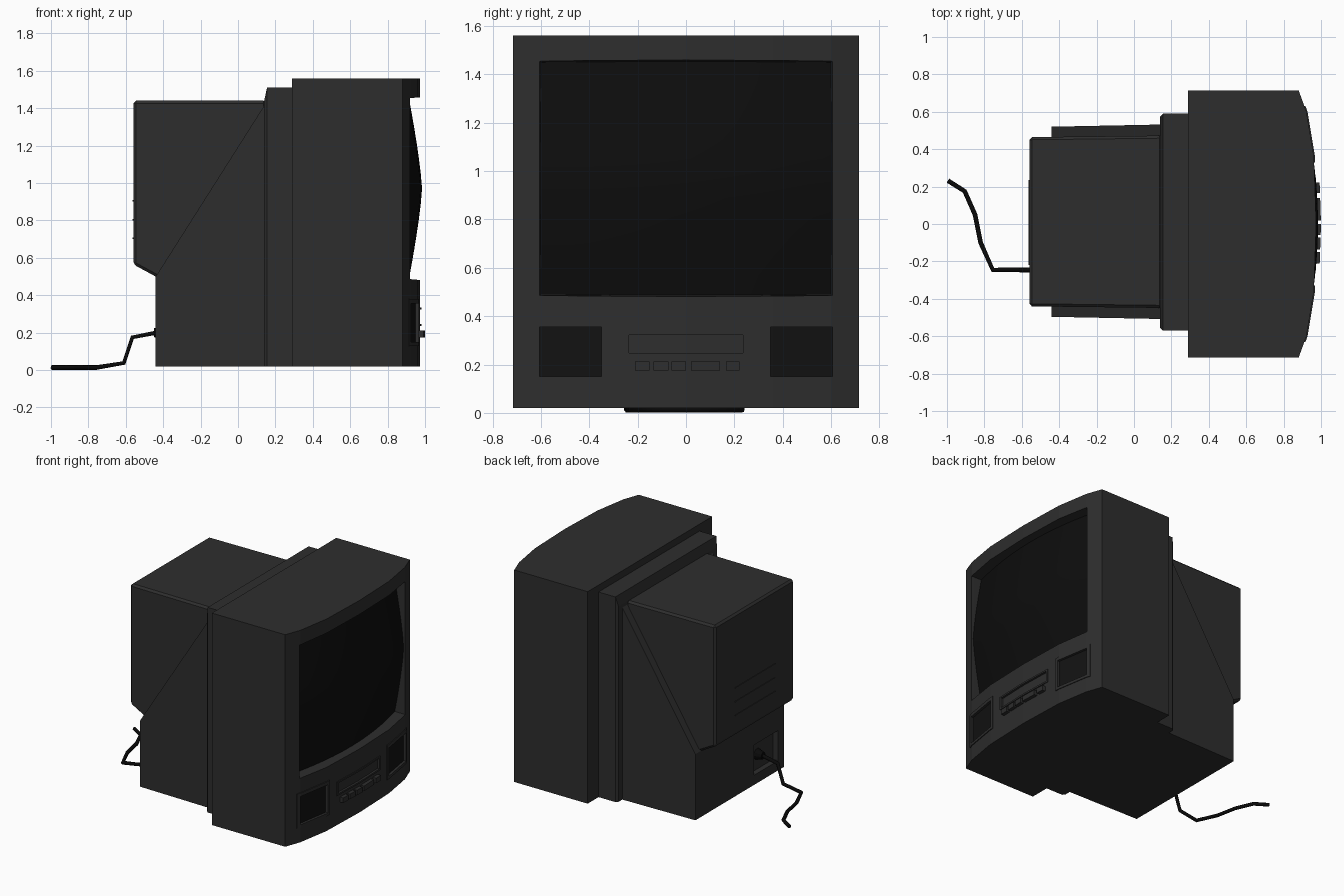
import bpy, bmesh, math
from mathutils import Vector

if "Cube" in bpy.data.objects:
    bpy.data.objects.remove(bpy.data.objects["Cube"])


def mat(name, v):
    m = bpy.data.materials.new(name)
    m.diffuse_color = (v, v, v, 1)
    m.use_nodes = True
    m.node_tree.nodes["Principled BSDF"].inputs["Base Color"].default_value = m.diffuse_color
    return m


BODY = mat("charcoal plastic", 0.027)
SCREEN = mat("black glass", 0.004)
GRILLE = mat("black mesh", 0.006)
CORD = mat("black rubber", 0.003)


def finish(name, bm, m):
    bmesh.ops.recalc_face_normals(bm, faces=bm.faces)
    me = bpy.data.meshes.new(name)
    bm.to_mesh(me)
    bm.free()
    me.materials.append(m)
    ob = bpy.data.objects.new(name, me)
    bpy.context.collection.objects.link(ob)
    return ob


def loft(name, rings, m):
    """Closed solid through rings of equal point count."""
    bm = bmesh.new()
    vs = [[bm.verts.new(p) for p in r] for r in rings]
    n = len(vs[0])
    for a, b in zip(vs, vs[1:]):
        for i in range(n):
            j = (i + 1) % n
            bm.faces.new((a[i], a[j], b[j], b[i]))
    bm.faces.new(vs[0])
    bm.faces.new(vs[-1])
    return finish(name, bm, m)


def rect(x, y0, y1, z0, z1):
    return [(x, y0, z0), (x, y1, z0), (x, y1, z1), (x, y0, z1)]


def box(name, x0, x1, y0, y1, z0, z1, m):
    return loft(name, [rect(x0, y0, y1, z0, z1), rect(x1, y0, y1, z0, z1)], m)


def apply_mod(ob, mod):
    with bpy.context.temp_override(object=ob, active_object=ob):
        bpy.ops.object.modifier_apply(modifier=mod.name)


def cut(ob, cutter):
    mod = ob.modifiers.new("cut", 'BOOLEAN')
    mod.operation = 'DIFFERENCE'
    mod.solver = 'EXACT'
    mod.object = cutter
    apply_mod(ob, mod)


def bevel(ob, w):
    mod = ob.modifiers.new("bevel", 'BEVEL')
    mod.width = w
    mod.segments = 1
    apply_mod(ob, mod)


# Bowed front outline: (y, x)
FRONT = [(-.715, .88), (-.6, .922), (-.36, .962), (0, .974),
         (.36, .962), (.6, .922), (.715, .88)]


def front_x(y):
    for (a, xa), (b, xb) in zip(FRONT, FRONT[1:]):
        if a <= y <= b:
            return xa + (xb - xa) * (y - a) / (b - a)


def front_plate(name, y0, y1, z0, z1, back, front, m):
    """Plate following the bowed front, between two offsets."""
    ys = [y0] + [y for y, _ in FRONT if y0 < y < y1] + [y1]
    plan = [(front_x(y) + front, y) for y in ys]
    plan += [(front_x(y) + back, y) for y in reversed(ys)]
    return loft(name, [[(x, y, z) for x, y in plan] for z in (z0, z1)], m)


# Front housing with screen opening
plan = [(.29, -.715)] + [(x, y) for y, x in FRONT] + [(.29, .715)]
housing = loft("front_housing", [[(x, y, z) for x, y in plan] for z in (.02, 1.56)], BODY)
cutters = [loft("screen_cutter", [rect(.8, -.597, .597, .492, 1.448),
                                  rect(.9, -.603, .603, .488, 1.452),
                                  rect(1.1, -.625, .625, .47, 1.47)], BODY)]

# Speakers: thin surround, recess and dark grille
surrounds = []
for s, side in ((-1, "left"), (1, "right")):
    ya, yb = sorted((s * .33, s * .63))
    surround = front_plate(side + "_speaker_surround", ya, yb, .13, .38, -.004, .006, BODY)
    ya, yb = sorted((s * .35, s * .605))
    c = front_plate(side + "_speaker_cutter", ya, yb, .15, .355, -.03, .05, BODY)
    cutters.append(c)
    cut(surround, c)
    front_plate(side + "_speaker_grille", ya, yb, .15, .355, -.035, -.012, GRILLE)

# Control panel: surround with recessed door
panel = front_plate("display_surround", -.25, .25, .235, .335, -.004, .006, BODY)
c = front_plate("display_cutter", -.235, .235, .247, .323, -.01, .05, BODY)
cutters.append(c)
cut(panel, c)

for c in cutters:
    cut(housing, c)
for c in cutters:
    bpy.data.objects.remove(c)

# Buttons
for i, (a, b) in enumerate([(-.21, -.15), (-.135, -.073), (-.06, 0), (.02, .14), (.165, .222)]):
    front_plate(f"button_{i + 1}", a, b, .175, .212, -.005, .026, BODY)

# Bulging picture tube
bm = bmesh.new()
N = 12
grid = []
for i in range(N + 1):
    row = []
    for j in range(N + 1):
        u, v = -1 + 2 * i / N, -1 + 2 * j / N
        x = .984 - .07 * abs(v) ** 1.3 - .075 * u * u
        row.append(bm.verts.new((x, .603 * u, .97 + .483 * v)))
    grid.append(row)
for i in range(N):
    for j in range(N):
        bm.faces.new((grid[i][j], grid[i + 1][j], grid[i + 1][j + 1], grid[i][j + 1]))
for f in bm.faces:
    f.smooth = True
screen = finish("screen", bm, SCREEN)
if screen.data.polygons[0].normal.x < 0:
    screen.data.flip_normals()

# Stepped collar behind the housing
loft("collar", [rect(.14, -.555, .575, .02, 1.44), rect(.155, -.57, .59, .02, 1.51),
                rect(.3, -.57, .59, .02, 1.51)], BODY)

# Tube cover: upper rear block with tapered back
prof = [(-.56, .565), (-.44, .5), (.15, .5), (.15, 1.44), (-.56, 1.44)]
cover = loft("tube_cover", [[(x, .012 + s * (.459 + .012 * x), z) for x, z in prof]
                            for s in (-1, 1)], BODY)
bevel(cover, .014)

# Lower rear wedge with diagonal top and socket recess
prof = [(-.44, .02), (.15, .02), (.15, 1.43), (-.44, .5)]
wedge = loft("rear_wedge", [[(x, .012 + s * (.517 + .02 * x), z) for x, z in prof]
                            for s in (-1, 1)], BODY)
c = box("socket_cutter", -.5, -.4, -.43, -.15, .09, .31, BODY)
cut(wedge, c)
bpy.data.objects.remove(c)

# Rear vent ribs
for i in range(3):
    z = .7 + .1 * i
    box(f"vent_{i + 1}", -.564, -.55, -.22, .235, z, z + .008, BODY)

# Plug and power cord
bm = bmesh.new()
bmesh.ops.create_cone(bm, cap_ends=True, segments=10, radius1=.04, radius2=.025, depth=.05)
plug = finish("plug", bm, CORD)
plug.location = (-.425, -.245, .2)
plug.rotation_euler = (0, -math.pi / 2, 0)

path = [(-.42, -.245, .203), (-.565, -.245, .175), (-.61, -.245, .038), (-.755, -.245, .014),
        (-.82, -.1, .014), (-.85, .05, .014), (-.905, .175, .014), (-.995, .232, .014)]
cu = bpy.data.curves.new("power_cord", 'CURVE')
cu.dimensions = '3D'
cu.bevel_depth = .013
cu.bevel_resolution = 1
cu.use_fill_caps = True
sp = cu.splines.new('POLY')
sp.points.add(len(path) - 1)
for p, co in zip(sp.points, path):
    p.co = (*co, 1)
cu.materials.append(CORD)
cord = bpy.data.objects.new("power_cord", cu)
bpy.context.collection.objects.link(cord)
